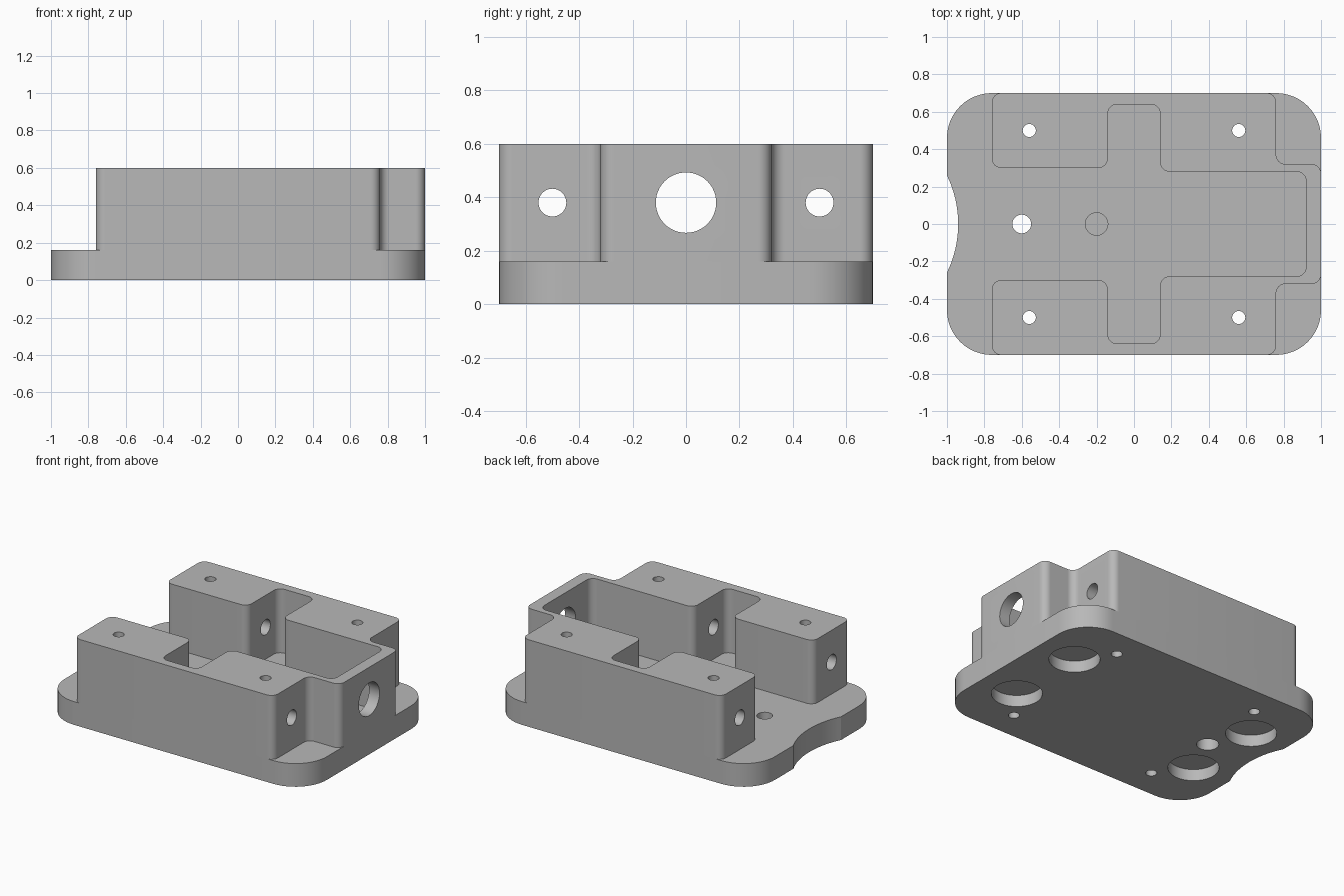
import bpy
import bmesh
import math
from mathutils import Vector, Matrix

cube = bpy.data.objects.get("Cube")
if cube:
    bpy.data.objects.remove(cube, do_unlink=True)

PLATE_TOP, TOP, BORE_Z = 0.16, 0.6, 0.38

grey = bpy.data.materials.new("machined grey")
grey.use_nodes = True
colour = (0.48, 0.48, 0.48, 1)
grey.diffuse_color = colour
grey.node_tree.nodes["Principled BSDF"].inputs["Base Color"].default_value = colour


def make_object(name, bm):
    bmesh.ops.recalc_face_normals(bm, faces=bm.faces)
    mesh = bpy.data.meshes.new(name)
    bm.to_mesh(mesh)
    bm.free()
    mesh.materials.append(grey)
    obj = bpy.data.objects.new(name, mesh)
    bpy.context.collection.objects.link(obj)
    return obj


def rounded(corners, radius, steps=12):
    """Replace every right-angled corner of a closed outline with an arc."""
    pts = [Vector(c) for c in corners]
    out = []
    for i, p in enumerate(pts):
        back = (pts[i - 1] - p).normalized()
        ahead = (pts[(i + 1) % len(pts)] - p).normalized()
        centre = p + (back + ahead) * radius
        for k in range(steps + 1):
            t = math.pi / 2 * k / steps
            out.append(centre - (ahead * math.cos(t) + back * math.sin(t)) * radius)
    return out


def extrude(name, outline, z0, z1):
    bm = bmesh.new()
    face = bm.faces.new([bm.verts.new((p[0], p[1], z0)) for p in outline])
    new = bmesh.ops.extrude_face_region(bm, geom=[face])["geom"]
    bmesh.ops.translate(bm, vec=(0, 0, z1 - z0),
                        verts=[v for v in new if isinstance(v, bmesh.types.BMVert)])
    return make_object(name, bm)


def cylinder(radius, centre, length, axis="Z"):
    bm = bmesh.new()
    turn = Matrix.Rotation(math.pi / 2, 4, "Y") if axis == "X" else Matrix()
    bmesh.ops.create_cone(bm, cap_ends=True, segments=48, radius1=radius, radius2=radius,
                          depth=length, matrix=Matrix.Translation(centre) @ turn)
    obj = make_object("hole_cutter", bm)
    obj.hide_render = True
    return obj


def drill(obj, cutters):
    """Subtract the cutters, then bake the result and remove them."""
    for cutter in cutters:
        mod = obj.modifiers.new("hole", "BOOLEAN")
        mod.operation, mod.solver, mod.object = "DIFFERENCE", "EXACT", cutter
    bpy.context.view_layer.update()
    result = bpy.data.meshes.new_from_object(
        obj.evaluated_get(bpy.context.evaluated_depsgraph_get()))
    obj.modifiers.clear()
    obj.data = result
    for cutter in cutters:
        bpy.data.objects.remove(cutter, do_unlink=True)


# Base plate: rounded rectangle with a shallow arc notch in one end
outline = rounded([(1, -0.7), (1, 0.7), (-1, 0.7), (-1, -0.7)], 0.24)
half_angle, notch_r = math.asin(0.26 / 0.59), 0.59
notch = []
for k in range(25):
    a = half_angle * (1 - k / 12)
    notch.append((-0.94 - notch_r + notch_r * math.cos(a), notch_r * math.sin(a)))
outline[39:39] = notch
base_plate = extrude("base_plate", outline, 0, PLATE_TOP)

# Upper walls: one mirrored outline around the cross-shaped, open-ended pocket
half = [(0.92, 0.28), (0.14, 0.28), (0.14, 0.64), (-0.14, 0.64), (-0.14, 0.3),
        (-0.76, 0.3), (-0.76, 0.7), (0.76, 0.7), (0.76, 0.32), (1, 0.32)]
walls = half + [(x, -y) for x, y in reversed(half)]
upper_walls = extrude("upper_walls", rounded(walls, 0.05), PLATE_TOP, TOP)

# Plate holes: screw holes, foot recesses, stepped hole and blind floor hole
signs = [(sx, sy) for sx in (-1, 1) for sy in (-1, 1)]
plate_cuts = [cylinder(0.035, (0.56 * sx, 0.5 * sy, 0.1), 1) for sx, sy in signs]
plate_cuts += [cylinder(0.16, (0.72 * sx, 0.28 * sy, 0), 0.16) for sx, sy in signs]
plate_cuts += [cylinder(0.05, (-0.6, 0, 0.1), 1),
               cylinder(0.07, (-0.6, 0, 0), 0.16),
               cylinder(0.06, (-0.2, 0, PLATE_TOP), 0.16)]
drill(base_plate, plate_cuts)

# Wall holes: vertical screw holes, lengthwise bores and the large end port
wall_cuts = [cylinder(0.035, (0.56 * sx, 0.5 * sy, 0.4), 1) for sx, sy in signs]
wall_cuts += [cylinder(0.052, (0, 0.5 * sy, BORE_Z), 1.8, "X") for sy in (-1, 1)]
wall_cuts.append(cylinder(0.113, (0.96, 0, BORE_Z), 0.3, "X"))
drill(upper_walls, wall_cuts)

# Smooth the rounded corners and bores, keep machined edges crisp
bpy.ops.object.select_all(action="DESELECT")
for obj in (base_plate, upper_walls):
    obj.select_set(True)
bpy.context.view_layer.objects.active = base_plate
bpy.ops.object.shade_smooth_by_angle(angle=math.radians(25))
